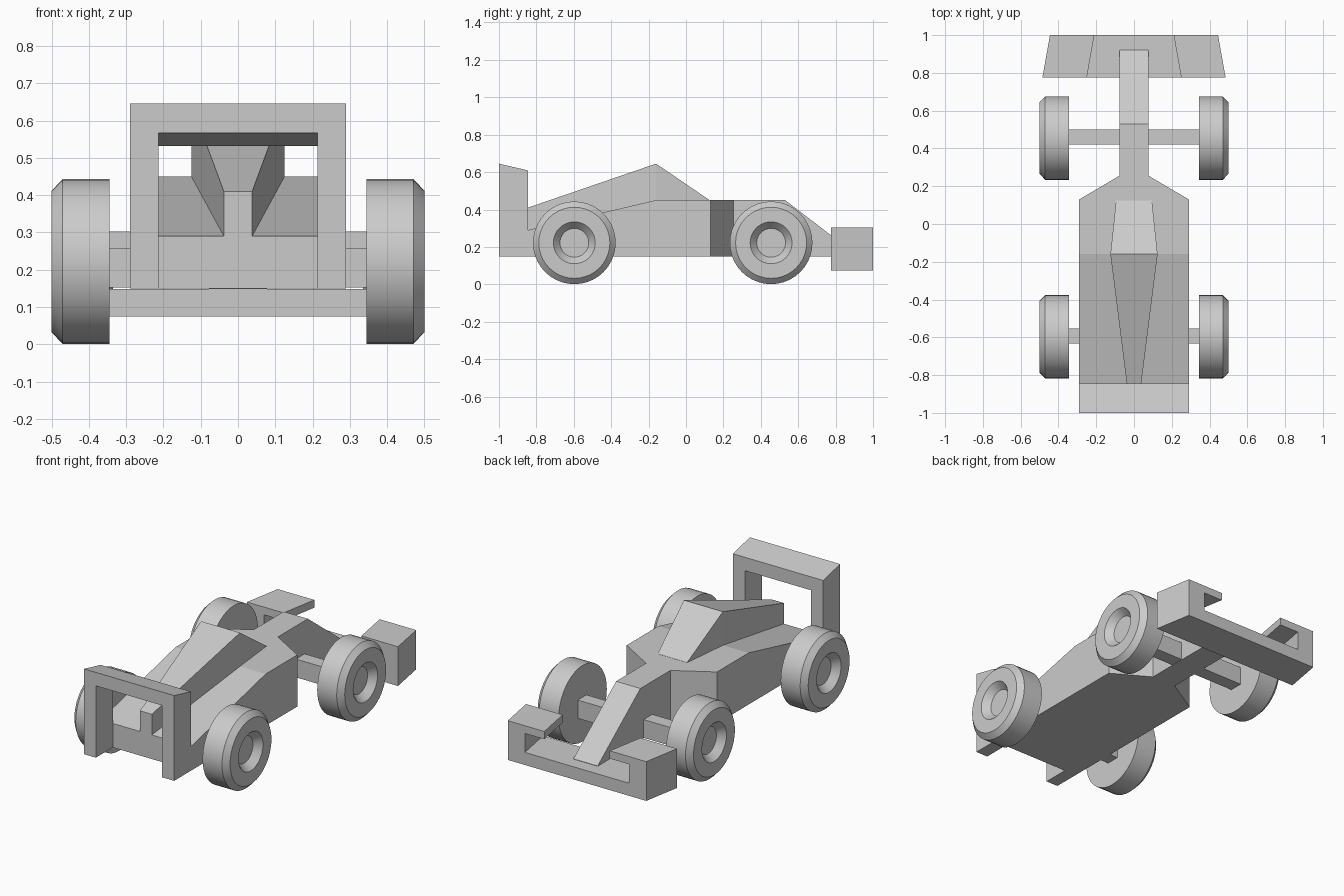
import bpy, bmesh, math

cube = bpy.data.objects.get("Cube")
if cube:
    bpy.data.objects.remove(cube, do_unlink=True)

GREY = (0.6, 0.6, 0.6, 1)
grey = bpy.data.materials.new("plain_grey")
grey.use_nodes = True
grey.diffuse_color = GREY
grey.node_tree.nodes["Principled BSDF"].inputs["Base Color"].default_value = GREY


def finish(name, bm, smooth=False):
    bmesh.ops.recalc_face_normals(bm, faces=bm.faces)
    mesh = bpy.data.meshes.new(name)
    bm.to_mesh(mesh)
    bm.free()
    mesh.materials.append(grey)
    obj = bpy.data.objects.new(name, mesh)
    bpy.context.collection.objects.link(obj)
    if smooth:
        bpy.ops.object.select_all(action="DESELECT")
        obj.select_set(True)
        bpy.context.view_layer.objects.active = obj
        bpy.ops.object.shade_smooth_by_angle(angle=math.radians(25))
    return obj


def skin(name, sections, closed=False, smooth=False):
    """Bridge rings of equal point count; cap the ends unless closed."""
    bm = bmesh.new()
    rings = [[bm.verts.new(p) for p in ring] for ring in sections]
    n = len(rings[0])
    for a, b in zip(rings, rings[1:]):
        for i in range(n):
            j = (i + 1) % n
            bm.faces.new((a[i], a[j], b[j], b[i]))
    bm.faces.new(rings[0])
    bm.faces.new(rings[-1])
    return finish(name, bm, smooth)


def loft(name, stations):
    """Rectangular sections given as (y, half width, bottom, top)."""
    skin(name, [[(-w, y, b), (w, y, b), (w, y, t), (-w, y, t)]
                for y, w, b, t in stations])


def mirrored(half):
    return half + [(-x, z) for x, z in reversed(half)]


# Body tapering into the nose
loft("body", [(-0.845, 0.29, 0.15, 0.29), (-0.16, 0.29, 0.15, 0.45),
              (0.13, 0.29, 0.15, 0.45), (0.255, 0.078, 0.15, 0.45),
              (0.53, 0.078, 0.15, 0.45), (0.922, 0.078, 0.148, 0.15)])

# Raised engine cover and windscreen
loft("engine_cover", [(-0.845, 0.038, 0.285, 0.41), (-0.16, 0.125, 0.44, 0.645),
                      (0.125, 0.095, 0.44, 0.451)])

# Rear wing: an arch whose upper part slopes down towards the body
arch = mirrored([(0.29, 0.15), (0.29, 0.645), ]) 
arch = [(0.213, 0.15), (0.29, 0.15), (0.29, 0.645)]
arch = arch + [(-x, z) for x, z in reversed(arch)] + [(-0.213, 0.567), (0.213, 0.567)]
skin("rear_wing", [[(x, -1, z) for x, z in arch],
                   [(x, -0.845, z - (0.036 if z > 0.2 else 0)) for x, z in arch]])

# Front wing: low plate with hooked end pieces, narrowing at the tip
hook = mirrored([(0.485, 0.075), (0.485, 0.303), (0.25, 0.303),
                 (0.25, 0.258), (0.375, 0.258), (0.375, 0.148)])
skin("front_wing", [[(x, 0.775, z) for x, z in hook],
                    [(x - math.copysign(0.04, x), 1, z) for x, z in hook]])

# Axles
for name, y in (("rear_axle", -0.592), ("front_axle", 0.46)):
    loft(name, [(y - 0.04, 0.36, 0.152, 0.258), (y + 0.04, 0.36, 0.152, 0.258)])

# Wheels: turned profile (radius, x) with chamfered tread and recessed hub
PROFILE = [(0.221, 0.345), (0.221, 0.47), (0.19, 0.5), (0.112, 0.5), (0.077, 0.46)]
SIDES = 40
for end, y in (("rear", -0.597), ("front", 0.455)):
    for side, s in (("left", 1), ("right", -1)):
        rings = []
        for r, x in PROFILE:
            angles = [math.tau * i / SIDES for i in range(SIDES)]
            rings.append([(s * x, y + r * math.cos(a), 0.222 + r * math.sin(a))
                          for a in angles])
        skin(f"{end}_{side}_wheel", rings, smooth=True)
